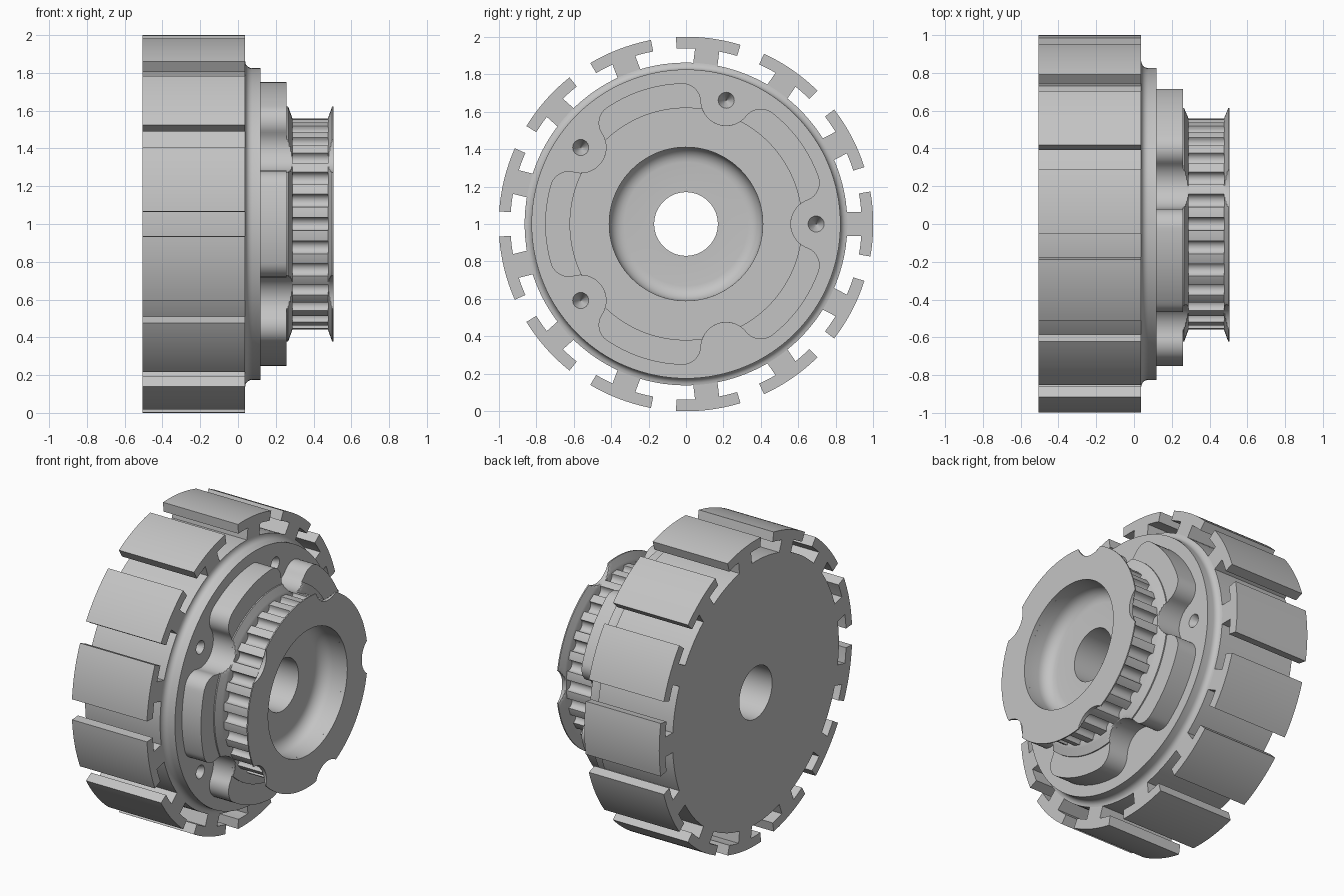
import bpy, bmesh
from math import cos, sin, pi, radians, hypot, atan2, acos, tau

cube = bpy.data.objects.get("Cube")
if cube:
    bpy.data.objects.remove(cube, do_unlink=True)

grey = bpy.data.materials.new("plain grey")
grey.use_nodes = True
grey.diffuse_color = (0.55, 0.55, 0.55, 1)
grey.node_tree.nodes["Principled BSDF"].inputs["Base Color"].default_value = (0.55, 0.55, 0.55, 1)

BACK, RIM, FACE, LOBE, END = -0.506, 0.038, 0.12, 0.258, 0.506
BORE, RECESS, BOLT, NOTCH = 0.17, 0.41, 0.695, 0.135


def finish(name, bm):
    """Turn a bmesh into a smooth object with its axis on z = 1."""
    bmesh.ops.recalc_face_normals(bm, faces=bm.faces[:])
    mesh = bpy.data.meshes.new(name)
    bm.to_mesh(mesh)
    bm.free()
    obj = bpy.data.objects.new(name, mesh)
    obj.location.z = 1
    mesh.materials.append(grey)
    bpy.context.collection.objects.link(obj)
    return obj


def loft(name, sections):
    """Skin closed rings (x, outline) in order, joining the last to the first."""
    bm = bmesh.new()
    rings = [[bm.verts.new((x, y, z)) for y, z in pts] for x, pts in sections]
    for a, b in zip(rings, rings[1:] + rings[:1]):
        for i in range(len(a)):
            j = (i + 1) % len(a)
            bm.faces.new((a[i], a[j], b[j], b[i]))
    return finish(name, bm)


def polar(r, a):
    return (r * cos(a), r * sin(a))


def circle(r, count=128):
    return [polar(r, tau * i / count) for i in range(count)]


def arc(cy, cz, r, a0, a1, steps):
    return [(cy + r * cos(a0 + (a1 - a0) * i / steps),
             cz + r * sin(a0 + (a1 - a0) * i / steps)) for i in range(steps + 1)]


def repeat(pts, count):
    return [(y * cos(t) - z * sin(t), y * sin(t) + z * cos(t))
            for t in (tau * k / count for k in range(count)) for y, z in pts]


def limit(pts, r):
    """Pull points lying beyond radius r back onto it."""
    return [(y * min(1, r / hypot(y, z)), z * min(1, r / hypot(y, z))) for y, z in pts]


def lathe(name, profile):
    return loft(name, [(x, circle(r)) for x, r in profile])


# Drum with a filleted shoulder and a through bore
drum = lathe("drum", [(BACK, BORE), (BACK, 0.862), (RIM, 0.862)]
             + [(0.075 - 0.037 * cos(a), 0.862 - 0.037 * sin(a))
                for a in (radians(18 * i) for i in range(1, 6))]
             + [(FACE, 0.825), (FACE, BORE)])

# Five conical bolt holes in the drum face
cut = bmesh.new()
for y, z in repeat([(BOLT, 0)], 5):
    made = bmesh.ops.create_cone(cut, cap_ends=True, segments=24,
                                 radius1=0.002, radius2=0.055, depth=0.11)
    for v in made["verts"]:
        v.co = (FACE + v.co.z - 0.03, v.co.x + y, v.co.y + z)
cutter = finish("bolt_hole_cutter", cut)
cutter.hide_render = True
mod = drum.modifiers.new("bolt holes", 'BOOLEAN')
mod.operation = 'DIFFERENCE'
mod.solver = 'EXACT'
mod.object = cutter
bpy.context.view_layer.objects.active = drum
bpy.ops.object.modifier_apply(modifier=mod.name)
bpy.data.objects.remove(cutter, do_unlink=True)

# T-shaped teeth round the drum
TEETH, STEM, TIP, HALF = 13, 0.065, 0.938, radians(10)
tee = ([(0.856, -STEM)] + arc(0, 0, TIP, -STEM / TIP, -HALF, 4)
       + arc(0, 0, 1, -HALF, HALF, 12) + arc(0, 0, TIP, HALF, STEM / TIP, 4)
       + [(0.856, STEM)])
for k in range(TEETH):
    bm = bmesh.new()
    t = tau * k / TEETH
    ends = [[bm.verts.new((x, y * cos(t) - z * sin(t), y * sin(t) + z * cos(t)))
             for y, z in tee] for x in (BACK, RIM)]
    for end in ends:
        bm.faces.new(end)
    for i in range(len(tee)):
        j = (i + 1) % len(tee)
        bm.faces.new((ends[0][i], ends[0][j], ends[1][j], ends[1][i]))
    finish(f"drum_tooth_{k + 1}", bm)

# Lobed plate: rounded corners blending into five notches round the bolts
R, F = 0.752, 0.1
turn = acos(((R - F) ** 2 + BOLT ** 2 - (NOTCH + F) ** 2) / (2 * (R - F) * BOLT))
fy, fz = polar(R - F, turn)
toward = atan2(-fz, BOLT - fy)
away = atan2(fz, fy - BOLT)
step = tau / 5
lobe = (arc(BOLT, 0, NOTCH, tau - away, away, 20)[:-1]
        + arc(fy, fz, F, toward, turn, 12)[:-1]
        + arc(0, 0, R, turn, step - turn, 24)[:-1])
c_y, c_z = polar(R - F, step - turn)
lobe += arc(c_y, c_z, F, step - turn, step - toward, 12)[:-1]
lobe = repeat(lobe, 5)
bore_ring = [polar(BORE, atan2(z, y)) for y, z in lobe]
loft("lobed_plate", [(FACE, bore_ring), (FACE, lobe), (LOBE, lobe), (LOBE, bore_ring)])

# Hub with a rounded recess
FLOOR, ROUND = 0.32, 0.08
hub = [(LOBE, BORE), (LOBE, 0.48), (0.478, 0.48), (0.478, RECESS)]
hub += [(FLOOR + ROUND - ROUND * sin(a), RECESS - ROUND + ROUND * cos(a))
        for a in (radians(15 * i) for i in range(7))]
lathe("hub", hub + [(FLOOR, BORE)])

# Pulley teeth with round grooves
COUNT, PITCH_R, GROOVE = 28, 0.56, 0.036
g = GROOVE / PITCH_R
tooth = arc(PITCH_R - 0.008, 0, GROOVE, radians(280), radians(80), 8)
tooth = [polar(PITCH_R, -g - 0.012)] + tooth + [polar(PITCH_R, g + 0.012)]
teeth = repeat(tooth, COUNT)
inner = [polar(0.45, atan2(z, y)) for y, z in teeth]
loft("pulley_teeth", [(0.27, inner), (0.27, teeth), (0.49, teeth), (0.49, inner)])

# Two tapered pulley flanges, notched for the bolts
FLANGE = 0.622
cross = acos((FLANGE ** 2 + BOLT ** 2 - NOTCH ** 2) / (2 * FLANGE * BOLT))
py, pz = polar(FLANGE, cross)
corner = atan2(pz, py - BOLT)
rim = repeat(arc(BOLT, 0, NOTCH, tau - corner, corner, 20)[:-1]
             + arc(0, 0, FLANGE, cross, step - cross, 24)[:-1], 5)
ring = [polar(RECESS, atan2(z, y)) for y, z in rim]
for name, flat, thin in (("front_flange", END, 0.476), ("rear_flange", LOBE, 0.288)):
    lip = flat + (thin - flat) * 0.25
    taper = [(lip + (thin - lip) * i / 4, limit(rim, FLANGE - 0.062 * i / 4)) for i in range(5)]
    loft(name, [(flat, ring), (flat, rim)] + taper + [(thin, ring)])

# Smooth curved surfaces and keep the edges crisp
bpy.ops.object.select_all(action='DESELECT')
for obj in bpy.context.scene.objects:
    if obj.type == 'MESH':
        obj.select_set(True)
        bpy.context.view_layer.objects.active = obj
bpy.ops.object.shade_smooth_by_angle(angle=radians(30))
